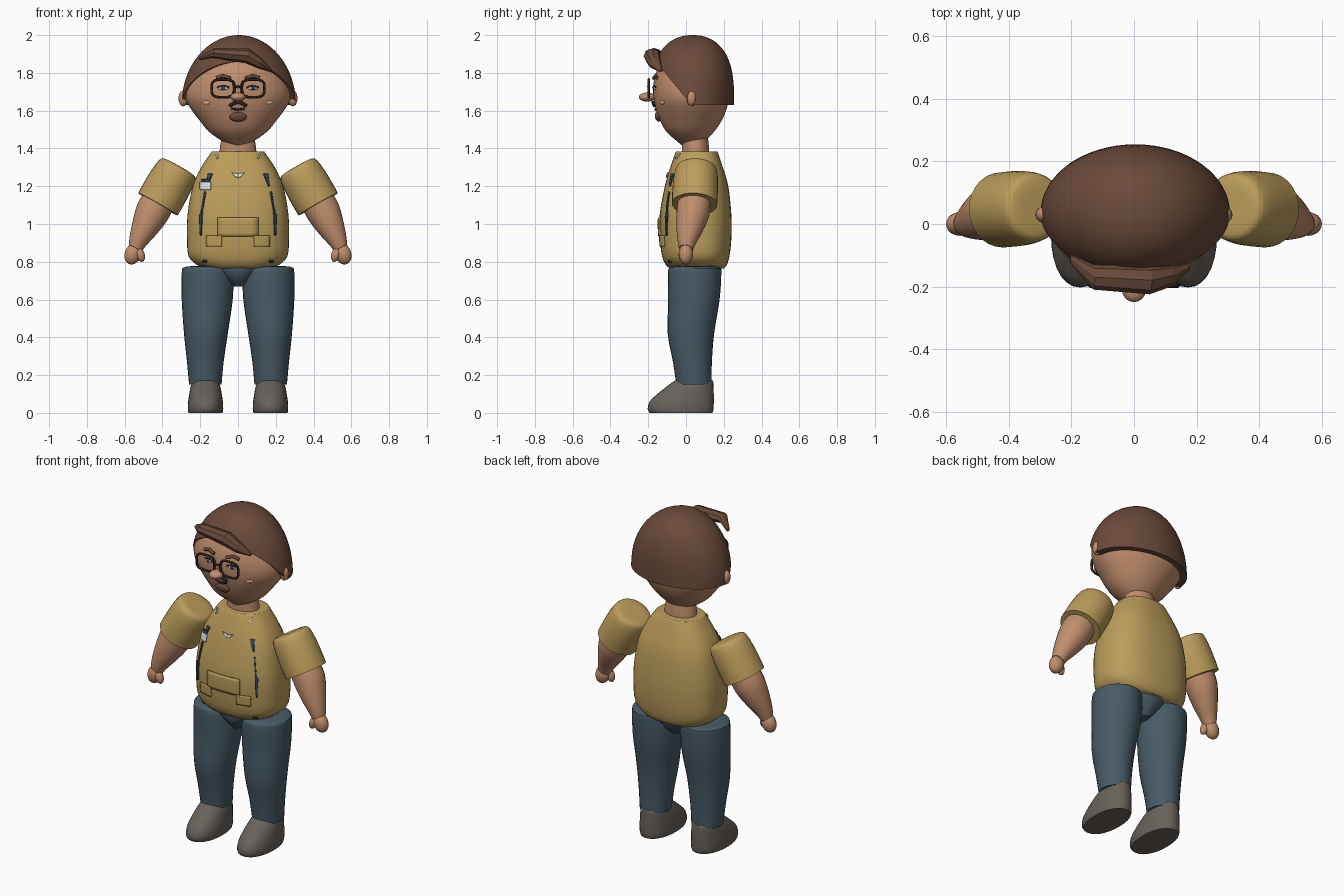
import bpy, bmesh, math
from mathutils import Vector, Euler

if "Cube" in bpy.data.objects:
    bpy.data.objects.remove(bpy.data.objects["Cube"])

def material(name, rgb):
    m = bpy.data.materials.new(name)
    m.diffuse_color = (*rgb, 1)
    m.use_nodes = True
    m.node_tree.nodes["Principled BSDF"].inputs["Base Color"].default_value = m.diffuse_color
    return m

SKIN = material("skin", (0.53, 0.27, 0.15))
HAIR = material("brown hair", (0.145, 0.07, 0.042))
SHIRT = material("mustard cloth", (0.50, 0.34, 0.105))
PANTS = material("slate denim", (0.066, 0.105, 0.135))
SHOE = material("grey leather", (0.14, 0.12, 0.105))
DARK = material("dark frame", (0.02, 0.016, 0.016))
PALE = material("off white", (0.72, 0.73, 0.70))
NAVY = material("navy", (0.03, 0.065, 0.11))
BLUSH = material("light skin", (0.62, 0.36, 0.23))

def make(name, verts, faces, mat):
    me = bpy.data.meshes.new(name)
    me.from_pydata([tuple(v) for v in verts], [], faces)
    bm = bmesh.new()
    bm.from_mesh(me)
    bmesh.ops.recalc_face_normals(bm, faces=bm.faces)
    bm.to_mesh(me)
    bm.free()
    me.materials.append(mat)
    ob = bpy.data.objects.new(name, me)
    bpy.context.collection.objects.link(ob)
    return ob

def spline(pts, sub):
    out = []
    for i in range(len(pts) - 1):
        a, b = pts[max(i - 1, 0)], pts[i]
        c, d = pts[i + 1], pts[min(i + 2, len(pts) - 1)]
        for k in range(sub):
            t = k / sub
            out.append([0.5 * (2*q + (r - p)*t + (2*p - 5*q + 4*r - s)*t*t + (3*q - p - 3*r + s)*t**3)
                        for p, q, r, s in zip(a, b, c, d)])
    return out + [list(pts[-1])]

def loft(name, rings, mat, axis=(0, 0, 1), power=2, n=32, sub=3):
    """Rings (x, y, z, radius u, radius v) set square to the axis, closed at both ends."""
    w = Vector(axis).normalized()
    u = Vector((0, 1, 0)).cross(w).normalized()
    v = w.cross(u)
    verts, faces = [], []
    rings = spline(rings, sub)
    for x, y, z, ru, rv in rings:
        for i in range(n):
            a = 2 * math.pi * i / n
            c, s = math.cos(a), math.sin(a)
            verts.append(Vector((x, y, z)) + u * ru * math.copysign(abs(c) ** (2 / power), c)
                         + v * rv * math.copysign(abs(s) ** (2 / power), s))
    for r in range(len(rings) - 1):
        for i in range(n):
            j = (i + 1) % n
            faces.append((r*n + i, r*n + j, r*n + n + j, r*n + n + i))
    faces += [tuple(range(n)), tuple(range((len(rings) - 1) * n, len(rings) * n))]
    return make(name, verts, faces, mat)

def stack(rows, x=0):
    """Rows (z, half width, front y, back y) to upright rings."""
    return [(x, (f + b) / 2, z, rx, (b - f) / 2) for z, rx, f, b in rows]

def front(rings, power=2):
    rows = spline(rings, 6)
    def y_at(x, z):
        for a, b in zip(rows, rows[1:]):
            if a[2] <= z <= b[2]:
                t = (z - a[2]) / (b[2] - a[2])
                _, cy, _, rx, ry = [p + (q - p) * t for p, q in zip(a, b)]
                return cy - ry * max(0, 1 - min(1, abs(x / rx)) ** power) ** (1 / power)
        return 0
    return y_at

def ball(name, loc, size, mat, rot=(0, 0, 0), seg=20):
    bm = bmesh.new()
    bmesh.ops.create_uvsphere(bm, u_segments=seg, v_segments=seg // 2, radius=1)
    e = Euler(rot)
    for v in bm.verts:
        p = Vector([a * b for a, b in zip(v.co, size)])
        p.rotate(e)
        v.co = p + Vector(loc)
    me = bpy.data.meshes.new(name)
    bm.to_mesh(me)
    bm.free()
    me.materials.append(mat)
    bpy.context.collection.objects.link(bpy.data.objects.new(name, me))

def patch(name, quad, surf, mat, off=0.004, n=6):
    """Thin plate that follows a front surface, from four (x, z) corners."""
    a, b, c, d = [Vector(p) for p in quad]
    verts = []
    for i in range(n + 1):
        for j in range(n + 1):
            p = a.lerp(b, i / n).lerp(d.lerp(c, i / n), j / n)
            verts.append((p.x, surf(p.x, p.y) - off, p.y))
    m = n + 1
    faces = [(i*m + j, i*m + m + j, i*m + m + j + 1, i*m + j + 1) for i in range(n) for j in range(n)]
    ob = make(name, verts, faces, mat)
    mod = ob.modifiers.new("thickness", "SOLIDIFY")
    mod.thickness, mod.offset = 0.008, 0

def box(x0, x1, z0, z1):
    return [(x0, z0), (x1, z0), (x1, z1), (x0, z1)]

def wire(name, pts, radius, mat, cyclic=False):
    cu = bpy.data.curves.new(name, "CURVE")
    cu.dimensions = "3D"
    cu.bevel_depth, cu.bevel_resolution = radius, 2
    sp = cu.splines.new("POLY")
    sp.points.add(len(pts) - 1)
    for q, p in zip(sp.points, pts):
        q.co = (*p, 1)
    sp.use_cyclic_u = cyclic
    cu.use_fill_caps = True
    cu.materials.append(mat)
    bpy.context.collection.objects.link(bpy.data.objects.new(name, cu))

# Head and neck
head = stack([(1.415, .02, -.02, .05), (1.44, .085, -.05, .10), (1.49, .155, -.105, .15),
              (1.55, .205, -.138, .19), (1.61, .25, -.16, .215), (1.66, .277, -.171, .225),
              (1.72, .28, -.174, .23), (1.80, .25, -.16, .21), (1.88, .19, -.115, .17),
              (1.94, .10, -.05, .11), (1.96, .02, 0, .05)])
loft("head", head, SKIN, n=48)
face = front(head)
loft("neck", [(0, .05, 1.34, .1, .075), (0, .05, 1.40, .096, .072), (0, .045, 1.47, .085, .07)], SKIN)

# Hair cap: columns run from a raised front hairline up to the crown
N, M = 64, 16
def hair_point(a, z):
    t = min(1, max(0, (z - 1.63) / .37))
    return Vector((.004 + .303 * (1 - t*t) ** .5 * math.cos(a),
                   .035 + .22 * (1 - t**3) ** .45 * math.sin(a), z))
verts, faces = [], []
for i in range(N):
    a, z = 2 * math.pi * i / N, 1.7
    for _ in range(40):
        z = (z + 1.63 + 1.2 * max(0, .03 - hair_point(a, z).y)) / 2
    low = hair_point(a, z)
    verts.append((low.x * .86, .035 + (low.y - .035) * .86, z))
    verts += [hair_point(a, z + (1.9995 - z) * math.sin(math.pi / 2 * k / M)) for k in range(M + 1)]
S = M + 2
for i in range(N):
    j = (i + 1) % N
    faces += [(i*S + k, j*S + k, j*S + k + 1, i*S + k + 1) for k in range(S - 1)]
faces.append(tuple(i*S + S - 1 for i in range(N)))
make("hair", verts, faces, HAIR)
# Swept fringe, faceted
loft("fringe", [(-.205, -.11, 1.875, .008, .015), (-.13, -.17, 1.905, .027, .04),
                (.05, -.18, 1.89, .04, .045), (.12, -.165, 1.85, .03, .035),
                (.178, -.135, 1.81, .006, .012)], HAIR, axis=(1, 0, -.2), n=8, sub=1)

# Face
ball("nose", (0, -.205, 1.672), (.04, .045, .024), SKIN)
for s in (-1, 1):
    ball("ear", (s * .29, .03, 1.665), (.025, .026, .042), SKIN)
    ring = []
    for k in range(24):
        a = 2 * math.pi * k / 24
        c, d = math.cos(a), math.sin(a)
        ring.append((s * .08 + .06 * math.copysign(abs(c) ** .6, c), -.197,
                     1.718 + .047 * math.copysign(abs(d) ** .6, d)))
    wire("glasses_rim", ring, .007, DARK, True)
    ball("eye_white", (s * .078, face(.078, 1.72), 1.72), (.028, .008, .011), PALE, (0, 0, s * .2))
    ball("iris", (s * .078, face(.078, 1.72) - .006, 1.72), (.011, .005, .011), NAVY)
    wire("upper_lid", [(s * x, face(x, z) - .004, z) for x, z in ((.045, 1.722), (.075, 1.733), (.11, 1.724))],
         .004, DARK)
    wire("eyebrow", [(s * x, face(x, z) - .006, z) for x, z in ((.04, 1.772), (.08, 1.785), (.115, 1.773))],
         .009, HAIR)
    ball("cheek", (s * .168, face(.168, 1.643), 1.643), (.022, .006, .011), BLUSH, (0, 0, s * .5))
    wire("moustache", [(s * x, face(x, z) - .006, z) for x, z in ((.004, 1.645), (.025, 1.638), (.045, 1.625))],
         .009, DARK)
wire("glasses_bridge", [(-.022, -.197, 1.722), (0, -.2, 1.728), (.022, -.197, 1.722)], .006, DARK)
wire("mouth", [(x, face(x, 1.605) - .003, 1.605 + abs(x) * .15) for x in (-.035, -.015, 0, .015, .035)], .006, DARK)
ball("goatee", (0, face(0, 1.567) - .003, 1.567), (.046, .016, .026), HAIR, (.3, 0, 0))

# Shirt body
P = 2.5
body = stack([(.765, .18, -.085, .20), (.785, .22, -.108, .217), (.83, .262, -.127, .23),
              (.92, .27, -.138, .24), (1.05, .267, -.139, .24), (1.2, .24, -.112, .224),
              (1.3, .195, -.083, .195), (1.375, .145, -.057, .17), (1.385, .137, -.05, .163)])
loft("shirt", body, SHIRT, power=P, n=48)
chest = front(body, P)
patch("front_pocket", box(-.107, .107, .935, 1.035), chest, SHIRT, .005)
for s in (-1, 1):
    patch("side_pocket", box(s * .085, s * .168, .88, .94), chest, SHIRT, .005)
    patch("strap_upper", [(s*.135, 1.265), (s*.158, 1.265), (s*.168, 1.20), (s*.162, 1.20)], chest, NAVY)
    patch("strap_lower", [(s*.170, 1.17), (s*.178, 1.17), (s*.205, 1.01), (s*.188, 1.07)], chest, NAVY)
    patch("strap_tail", [(s*.188, 1.06), (s*.205, 1.05), (s*.200, .94), (s*.194, .94)], chest, NAVY)
    patch("hem_tab", box(s * .165, s * .185, .797, .808), chest, NAVY)
    patch("collar_tip", [(s*.104, 1.35), (s*.112, 1.345), (s*.118, 1.372), (s*.11, 1.372)], chest, PALE)
    patch("neck_vee", [(0, 1.245), (s*.015, 1.25), (s*.034, 1.272), (0, 1.265)], chest, PALE)
patch("badge", box(-.2, -.145, 1.182, 1.222), chest, PALE, .008)
patch("badge_clip", box(-.19, -.15, 1.222, 1.236), chest, NAVY, .008)

# Arms
for s in (-1, 1):
    top, end = Vector((s * .312, .055, 1.302)), Vector((s * .424, .045, 1.105))
    loft("sleeve", [(*top.lerp(end, t), r, r) for t, r in
                    ((-.01, .04), (.0, .09), (.09, .11), (.4, .119), (.75, .121), (1, .12))],
         SHIRT, axis=end - top, n=28, sub=2)
    loft("forearm", [(s * .415, .045, 1.13, .088, .088), (s * .455, .037, 1.06, .09, .088),
                     (s * .495, .02, .98, .072, .072), (s * .53, .005, .91, .05, .05),
                     (s * .545, 0, .87, .038, .038)], SKIN, axis=(s * .5, -.15, -.87), n=24)
    ball("hand", (s * .556, 0, .842), (.044, .038, .058), SKIN, (0, -s * .35, 0))
    ball("thumb", (s * .517, -.015, .838), (.023, .024, .04), SKIN, (0, s * .3, 0))

# Hips, legs and shoes
loft("hips", stack([(.67, .03, -.03, .12), (.71, .08, -.07, .16), (.76, .14, -.09, .185), (.80, .18, -.08, .19)]),
     PANTS)
for s in (-1, 1):
    loft("leg", [(s * .165, .048, .778, .07, .08), (s * .163, .048, .77, .125, .132),
                 (s * .161, .046, .74, .137, .141), (s * .163, .042, .6, .135, .136),
                 (s * .17, .026, .42, .116, .123), (s * .173, .034, .27, .097, .103),
                 (s * .173, .042, .15, .086, .093)], PANTS, n=28)
    loft("shoe", stack([(0, .09, -.192, .14), (.02, .094, -.203, .146), (.06, .092, -.193, .147),
                        (.10, .086, -.152, .147), (.14, .078, -.102, .145), (.17, .063, -.06, .142),
                        (.185, .035, -.02, .11)], s * .172), SHOE, power=2.2, n=28, sub=2)

# Smooth shading with crisp edges
for ob in bpy.context.collection.objects:
    ob.select_set(ob.type == "MESH" and ob.name != "fringe")
    if ob.type == "MESH":
        bpy.context.view_layer.objects.active = ob
bpy.ops.object.shade_smooth_by_angle(angle=math.radians(40))
